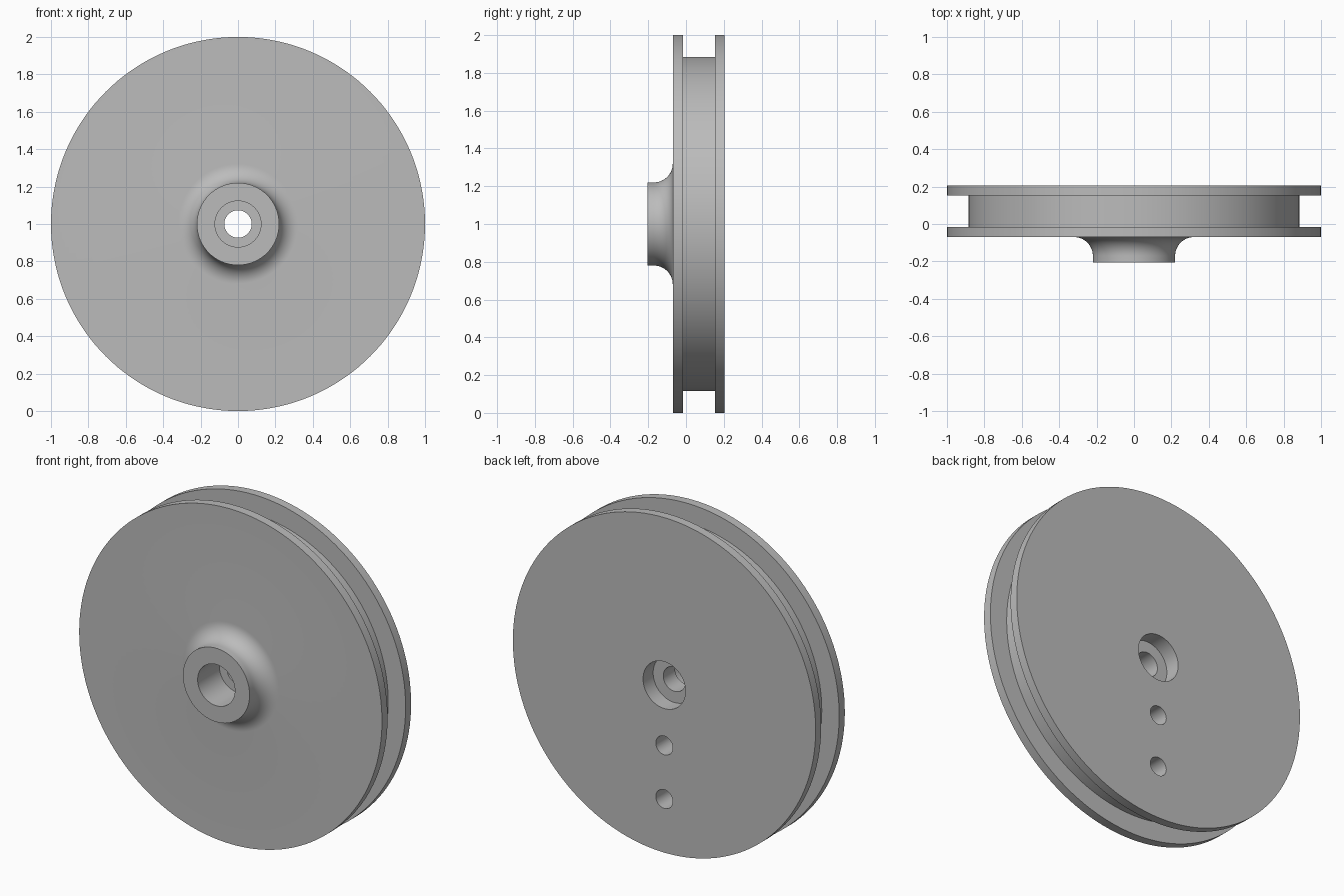
import bpy, bmesh, math
from mathutils import Vector

old = bpy.data.objects.get("Cube")
if old:
    bpy.data.objects.remove(old, do_unlink=True)

# One plain grey for the whole wheel
grey = bpy.data.materials.new("plain_grey")
grey.use_nodes = True
colour = (0.5, 0.5, 0.5, 1)
grey.diffuse_color = colour
grey.node_tree.nodes["Principled BSDF"].inputs["Base Color"].default_value = colour

CENTRE = Vector((0, 0, 1))
FRONT, BACK = -0.205, 0.205
DISC_FRONT = -0.07
GROOVE = (-0.017, 0.153)
HUB_R, FILLET = 0.22, 0.1


def lathe(name, profile, steps=144):
    """Spin a closed (radius, y) profile about the wheel axle."""
    bm = bmesh.new()
    verts = [bm.verts.new((r, y, CENTRE.z)) for r, y in profile]
    edges = [bm.edges.new((a, b)) for a, b in zip(verts, verts[1:] + verts[:1])]
    bmesh.ops.spin(bm, geom=verts + edges, cent=CENTRE, axis=(0, 1, 0),
                   angle=math.tau, steps=steps, use_duplicate=False)
    bmesh.ops.remove_doubles(bm, verts=bm.verts, dist=1e-5)
    bmesh.ops.recalc_face_normals(bm, faces=bm.faces)
    mesh = bpy.data.meshes.new(name)
    bm.to_mesh(mesh)
    bm.free()
    mesh.materials.append(grey)
    obj = bpy.data.objects.new(name, mesh)
    bpy.context.collection.objects.link(obj)
    return obj


# Hub flare: concave quarter arc from the hub wall to the disc face
flare = []
for i in range(13):
    a = math.pi - i / 12 * math.pi / 2
    flare.append((HUB_R + FILLET + FILLET * math.cos(a),
                  DISC_FRONT - FILLET + FILLET * math.sin(a)))

# Front bore, flared hub, grooved rim, back recess and axle hole
profile = [(0.123, FRONT), (HUB_R, FRONT)] + flare + [
    (1, DISC_FRONT), (1, GROOVE[0]), (0.885, GROOVE[0]),
    (0.885, GROOVE[1]), (1, GROOVE[1]), (1, BACK),
    (0.14, BACK), (0.14, 0.11), (0.073, 0.11),
    (0.073, 0), (0.123, 0)]
wheel = lathe("grooved_wheel", profile)

# Two blind holes in the back face, below the axle
DEPTH = 0.17
for drop in (0.36, 0.68):
    bpy.ops.mesh.primitive_cylinder_add(
        vertices=40, radius=0.056, depth=DEPTH * 2,
        location=(0, BACK, CENTRE.z - drop), rotation=(math.pi / 2, 0, 0))
    cutter = bpy.context.object
    cutter.name = "hole_cutter"
    cutter.hide_render = True
    cutter.data.materials.append(grey)
    mod = wheel.modifiers.new("hole", 'BOOLEAN')
    mod.operation = 'DIFFERENCE'
    mod.solver = 'EXACT'
    mod.object = cutter
    bpy.context.view_layer.objects.active = wheel
    bpy.ops.object.modifier_apply(modifier=mod.name)
    bpy.data.objects.remove(cutter, do_unlink=True)

# Smooth round walls with crisp rims
bpy.ops.object.select_all(action='DESELECT')
wheel.select_set(True)
bpy.context.view_layer.objects.active = wheel
bpy.ops.object.shade_smooth_by_angle(angle=math.radians(30))
